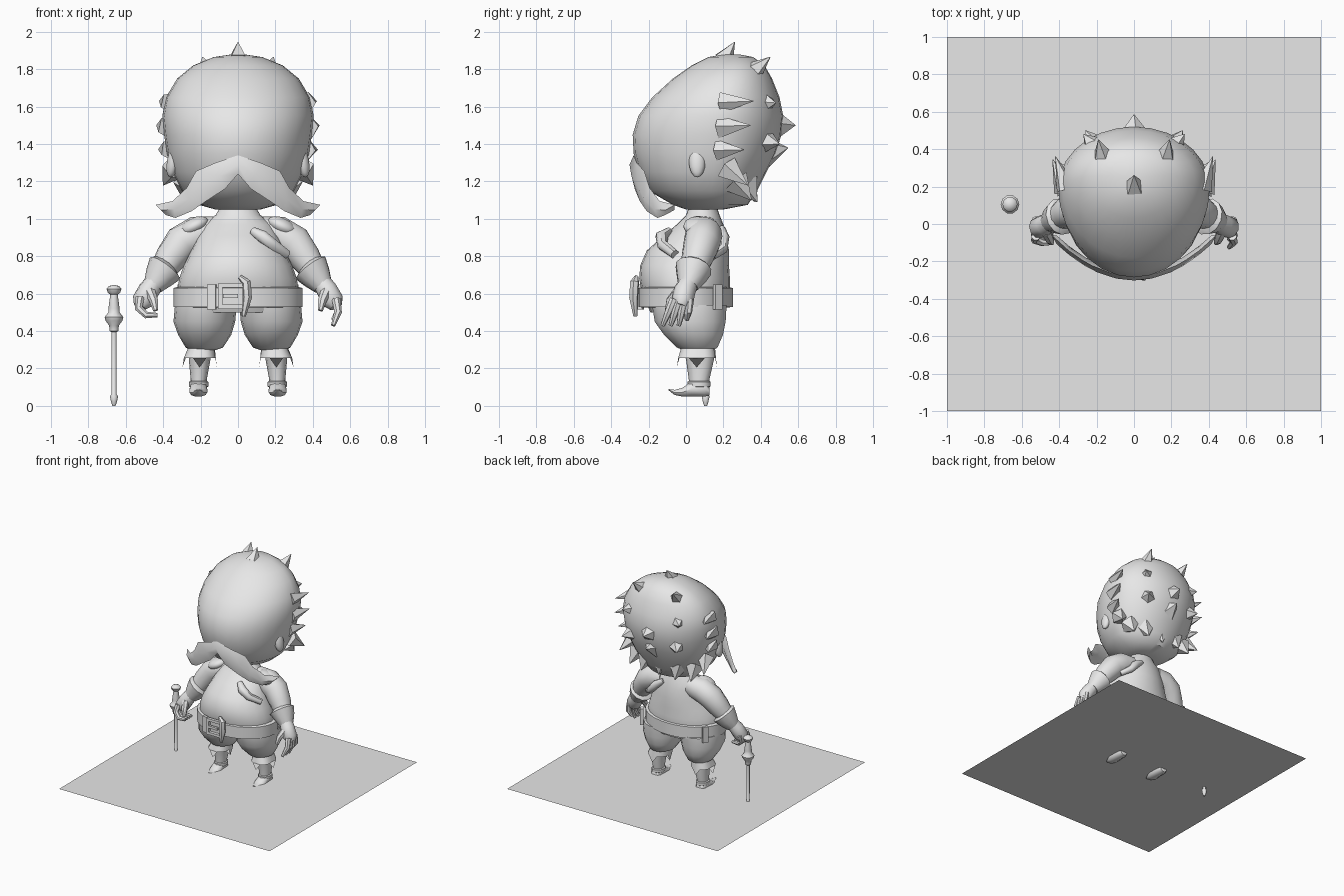
import bpy, bmesh, math
from mathutils import Vector

grey = bpy.data.materials.new("plain_grey")
grey.diffuse_color = (0.8, 0.8, 0.8, 1)


def finish(name, bm):
    bmesh.ops.recalc_face_normals(bm, faces=bm.faces)
    me = bpy.data.meshes.new(name)
    bm.to_mesh(me)
    bm.free()
    me.materials.append(grey)
    ob = bpy.data.objects.new(name, me)
    bpy.context.collection.objects.link(ob)
    return ob


def loft(name, rings):
    """Skin a list of equal-length point rings and cap both ends."""
    bm = bmesh.new()
    rows = [[bm.verts.new(p) for p in r] for r in rings]
    n = len(rows[0])
    for a, b in zip(rows, rows[1:]):
        for i in range(n):
            j = (i + 1) % n
            bm.faces.new((a[i], a[j], b[j], b[i]))
    bm.faces.new(rows[0])
    bm.faces.new(rows[-1])
    return finish(name, bm)


def ring(z, cx, rx, yf, yb, n=20, yc=None):
    """Level oval whose widest point lies at yc."""
    yc = (yf + yb) / 2 if yc is None else yc
    pts = []
    for i in range(n):
        a = math.tau * i / n
        s = math.sin(a)
        pts.append((cx + rx * math.cos(a), yc + s * ((yb - yc) if s > 0 else (yc - yf)), z))
    return pts


def tube(name, path, n=10):
    """Round limb along (x, y, z, radius) points."""
    p = [Vector(q[:3]) for q in path]
    rings = []
    for i, q in enumerate(path):
        d = p[min(i + 1, len(p) - 1)] - p[max(i - 1, 0)]
        u = d.cross(Vector((0.2, 1, 0.1))).normalized()
        v = d.cross(u).normalized()
        rings.append([p[i] + q[3] * (u * math.cos(math.tau * k / n) + v * math.sin(math.tau * k / n))
                      for k in range(n)])
    return loft(name, rings)


def ball(name, loc, size, rot=(0, 0, 0)):
    bm = bmesh.new()
    bmesh.ops.create_uvsphere(bm, u_segments=14, v_segments=8, radius=1)
    ob = finish(name, bm)
    ob.location, ob.scale, ob.rotation_euler = loc, size, rot
    return ob


def box(name, loc, size, rot=(0, 0, 0)):
    bm = bmesh.new()
    bmesh.ops.create_cube(bm, size=1)
    ob = finish(name, bm)
    ob.location, ob.scale, ob.rotation_euler = loc, size, rot
    return ob


def spike(name, base, tip, r):
    tube(name, [(*base, r), (*tip, 0.002)], 5)


# flat square the figure stands in
bm = bmesh.new()
bmesh.ops.create_grid(bm, x_segments=1, y_segments=1, size=1)
finish("base_sheet", bm).location.z = 0.083

# head: big egg leaning back
HEAD = [(1.05, .12, 0, .2), (1.075, .21, -.07, .33), (1.15, .30, -.20, .38), (1.25, .35, -.25, .43),
        (1.35, .38, -.28, .48), (1.45, .395, -.285, .51), (1.55, .405, -.255, .52), (1.65, .385, -.18, .50),
        (1.75, .325, -.07, .46), (1.82, .24, .03, .42), (1.865, .13, .12, .36), (1.88, .03, .2, .28)]
loft("head", [ring(z, 0, rx, f, b, 28, f + (b - f) * .58) for z, rx, f, b in HEAD])

# hair spikes: crown, back, then mirrored sides
spike("crown_spike", (0, .2, 1.85), (0, .26, 1.945), .06)
spike("back_spike", (0, .44, 1.5), (0, .585, 1.5), .12)
spike("back_low_spike", (0, .43, 1.36), (0, .545, 1.38), .09)
spike("nape_spike", (0, .33, 1.2), (0, .37, 1.09), .08)
for s in (-1, 1):
    for bx, by, bz, tx, ty, tz, r in [
            (.16, .34, 1.77, .19, .45, 1.865, .07), (.36, .19, 1.62, .42, .36, 1.63, .06),
            (.37, .18, 1.49, .435, .345, 1.50, .065), (.36, .17, 1.37, .425, .31, 1.37, .06),
            (.34, .22, 1.27, .40, .33, 1.18, .07), (.2, .41, 1.42, .26, .50, 1.40, .08),
            (.27, .27, 1.2, .29, .35, 1.10, .08), (.15, .32, 1.19, .16, .38, 1.09, .08),
            (.2, .40, 1.62, .27, .48, 1.62, .08)]:
        spike("hair_spike", (s * bx, by, bz), (s * tx, ty, tz), r)
    # ears
    ball("ear", (s * .345, .06, 1.31), (.035, .045, .09), (0, s * -.2, 0))

# moustache: thin swept blade wrapped round the face
half = [(0, 1.34, 0, 1.24), (.12, 1.30, .07, 1.16), (.225, 1.255, .17, 1.095), (.275, 1.165, .25, 1.04),
        (.35, 1.095, .335, 1.005), (.44, 1.075, .385, 1.02)]


def blade(s, xt, zt, xb, zb):
    def y(x):
        return -.28 + .2 * (x / .42) ** 2
    xm, zm = (xt + xb) / 2, (zt + zb) / 2
    return [(s * xt, y(xt), zt), (s * xm, y(xm) - .022, zm), (s * xb, y(xb), zb), (s * xm, y(xm) + .025, zm)]


loft("moustache", [blade(-1, *h) for h in reversed(half[1:])] + [blade(1, *h) for h in half])

# torso with neck, and belt
TORSO = [(.5, .30, -.19, .21), (.6, .325, -.235, .235), (.68, .315, -.25, .235), (.75, .29, -.245, .23),
         (.83, .25, -.21, .23), (.91, .215, -.12, .215), (.97, .185, -.05, .20), (1.02, .12, 0, .18),
         (1.08, .085, .02, .16)]
loft("torso", [ring(z, 0, rx, f, b, 24) for z, rx, f, b in TORSO])
loft("belt", [ring(z, 0, .345 - d, -.255 + d, .25 - d, 28)
              for z, d in [(.525, .03), (.53, 0), (.63, 0), (.638, .03)]])

# buckle, loose strap end and belt loops
for z in (.53, .645):
    box("buckle_bar", (-.03, -.268, z), (.15, .025, .022))
for x in (-.095, .035):
    box("buckle_post", (x, -.268, .588), (.022, .025, .13))
box("buckle_tongue", (-.04, -.275, .588), (.08, .02, .02))
tube("strap_end", [(.01, -.265, .69, .012), (.045, -.275, .66, .025), (.05, -.28, .58, .025),
                   (.03, -.27, .48, .012)], 6)
for x, y, a in [(-.14, -.242, -.2), (.3, .17, 1.0), (-.3, .17, -1.0)]:
    box("belt_loop", (x, y, .582), (.045, .025, .135), (0, 0, a if y < 0 else -a))

# strap wrapped beneath the left shoulder
tube("chest_strap", [(.08, -.09, .935, .022), (.13, -.13, .905, .035), (.19, -.125, .86, .03),
                     (.26, -.06, .81, .025)], 8)
tube("back_strap", [(.08, .19, .95, .02), (.15, .20, .9, .033), (.2, .195, .84, .03), (.26, .14, .8, .022)], 8)

for s in (-1, 1):
    # breeches
    loft("breeches", [ring(z, s * cx, rx, f, b, 18) for z, cx, rx, f, b in [
        (.30, .185, .07, -.02, .15), (.312, .18, .10, -.05, .17), (.38, .178, .142, -.12, .20),
        (.45, .18, .165, -.17, .215), (.54, .172, .165, -.185, .22)]])
    # boot shaft, jagged cuff and ankle strap
    loft("boot_shaft", [ring(z, s * cx, rx, f, b, 12) for z, cx, rx, f, b in [
        (.09, .21, .045, .02, .12), (.14, .21, .043, .015, .125), (.25, .205, .058, 0, .15),
        (.32, .2, .065, -.02, .15)]])
    top = ring(.315, s * .195, .07, -.025, .155, 16)
    low = [(x, y, z + (.03 if i % 4 else -.02)) for i, (x, y, z) in
           enumerate(ring(.225, s * .205, .092, -.05, .165, 16))]
    loft("boot_cuff", [top, low])
    loft("ankle_strap", [ring(z, s * .21, r, .07 - r - .01, .07 + r + .01, 12)
                         for z, r in [(.10, .046), (.105, .052), (.128, .052), (.133, .046)]])
    # foot with curled toe, skinned from heel to tip
    foot = []
    for y, w, z0, z1 in [(.125, .03, .055, .10), (.10, .045, .05, .13), (.03, .048, .05, .13),
                         (-.02, .048, .05, .095), (-.06, .03, .058, .085), (-.093, .006, .083, .09)]:
        foot.append([(s * .212 + w * math.cos(math.tau * k / 10), y,
                      max(z0, (z0 + z1) / 2 + (z1 - z0) * .55 * math.sin(math.tau * k / 10))) for k in range(10)])
    loft("foot", foot)

    # sleeve, shoulder patch and glove cuff
    tube("arm", [(s * .12, .1, .93, .085), (s * .22, .095, .915, .10), (s * .30, .085, .87, .098),
                 (s * .36, .06, .79, .085), (s * .42, .03, .70, .062)], 14)
    ball("shoulder_patch", (s * .235, .065, .96), (.085, .08, .045), (0, s * .45, 0))
    tube("glove_cuff", [(s * .375, .045, .75, .07), (s * .39, .04, .735, .10), (s * .42, .028, .69, .082),
                        (s * .455, .01, .64, .055)], 12)
    # palm and thumb
    tube("palm", [(s * .44, .02, .67, .05), (s * .475, -.005, .62, .058), (s * .51, -.02, .56, .058),
                  (s * .525, -.03, .53, .035)], 10)
    tube("thumb", [(s * .47, -.04, .61, .03), (s * .45, -.085, .56, .024), (s * .44, -.1, .51, .014)], 7)
    # fingers: straight on the left hand, curled on the right
    for i in range(4):
        y0, y1 = -.065 + .028 * i, -.125 + .043 * i
        if s > 0:
            path = [(.525, y0, .57, .024), (.535, (y0 + y1) / 2, .50, .021), (.508, y1, .43 + .03 * (i == 3), .012)]
        else:
            path = [(-.525, y0, .58, .024), (-.53, y0 - .02, .52, .022), (-.49, y0 - .035, .485, .019),
                    (-.43, y0 - .035, .485, .012)]
        tube("finger", path, 7)

# walking cane
CANE = [(0, .008), (.015, .014), (.05, .022), (.065, .013), (.395, .014), (.4, .024), (.43, .026), (.455, .045),
        (.475, .05), (.5, .03), (.52, .03), (.595, .02), (.605, .033), (.625, .04), (.64, .028), (.646, .008)]
loft("cane", [ring(z, -.663, r, .105 - r, .105 + r, 10) for z, r in CANE])

# smooth shading with sharp edges kept
bpy.ops.object.select_all(action='SELECT')
bpy.context.view_layer.objects.active = bpy.context.selected_objects[0]
bpy.ops.object.shade_smooth_by_angle(angle=math.radians(45))
